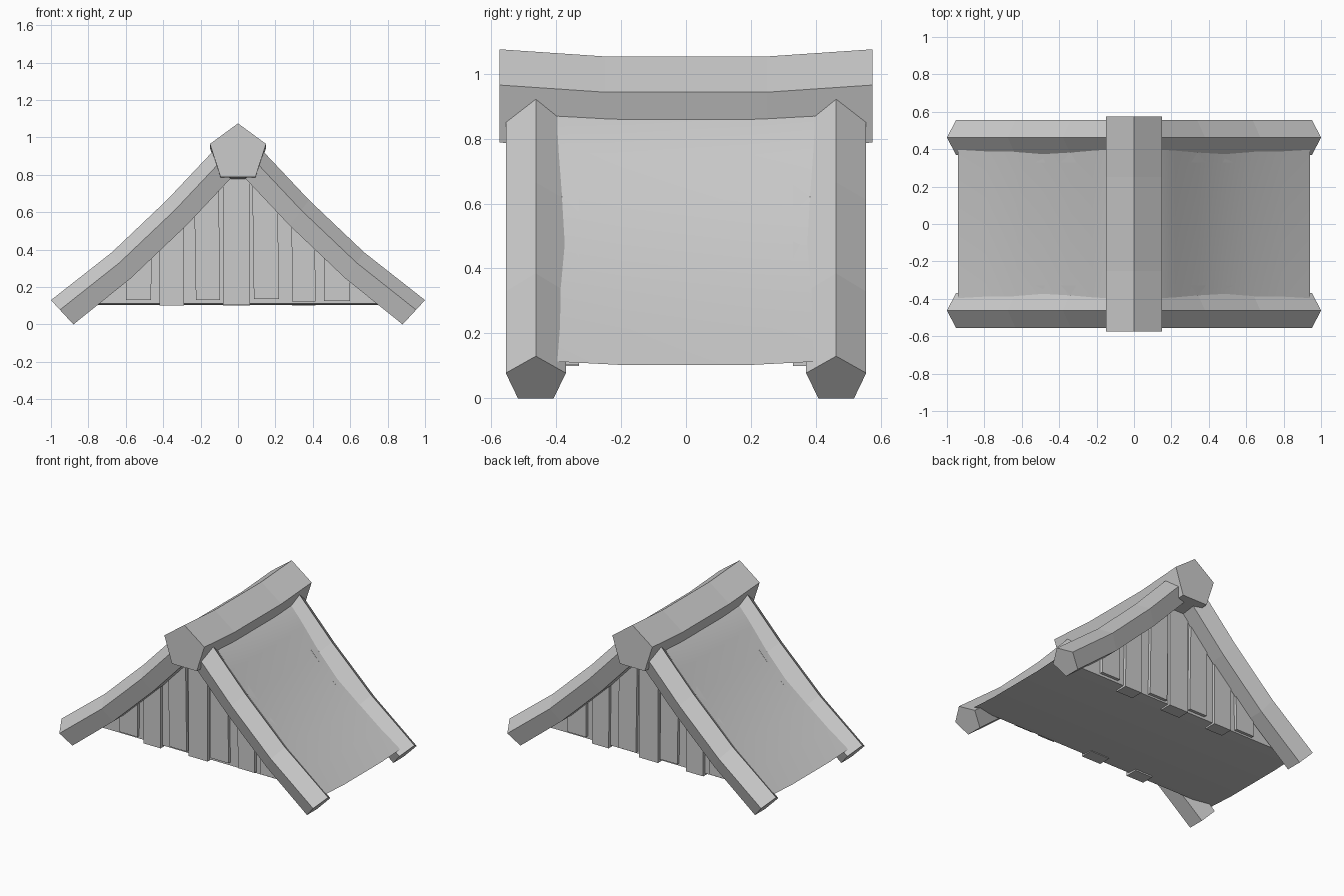
import bpy, bmesh

if "Cube" in bpy.data.objects:
    bpy.data.objects.remove(bpy.data.objects["Cube"])


def loft(name, rings, smooth=False):
    """Skin a list of equal-length closed rings and cap both ends."""
    bm = bmesh.new()
    loops = [[bm.verts.new(p) for p in ring] for ring in rings]
    n = len(loops[0])
    for a, b in zip(loops, loops[1:]):
        for i in range(n):
            j = (i + 1) % n
            bm.faces.new((a[i], a[j], b[j], b[i]))
    bm.faces.new(loops[0])
    bm.faces.new(loops[-1])
    bmesh.ops.recalc_face_normals(bm, faces=bm.faces)
    mesh = bpy.data.meshes.new(name)
    bm.to_mesh(mesh)
    bm.free()
    ob = bpy.data.objects.new(name, mesh)
    bpy.context.collection.objects.link(ob)
    if smooth:
        bpy.ops.object.select_all(action='DESELECT')
        bpy.context.view_layer.objects.active = ob
        ob.select_set(True)
        bpy.ops.object.shade_smooth_by_angle()
    return ob


# Ridge beam: five-sided bar sagging in the middle
ridge = [(0, 1.075), (0.15, 0.965), (0.093, 0.788), (-0.093, 0.788), (-0.15, 0.965)]
loft("ridge_beam", [[(x, y, z + dz) for x, z in ridge]
                    for y, dz in ((-0.575, 0), (-0.25, -0.022), (0.25, -0.022), (0.575, 0))])

# Curved five-sided rafters, one at each corner of the roof
top = [(1.0, 0.13), (0.675, 0.385), (0.38, 0.665), (0.10, 0.962)]
low = [(0.88, 0.0), (0.575, 0.245), (0.275, 0.53), (-0.03, 0.854)]
section = [(0, 0), (0.0925, 0.4), (0.055, 1), (-0.055, 1), (-0.0925, 0.4)]
for sx, side in ((-1, "left"), (1, "right")):
    for sy, end in ((-1, "front"), (1, "back")):
        loft(f"rafter_{end}_{side}",
             [[(sx * (a[0] + (b[0] - a[0]) * t), sy * 0.4625 + dy, a[1] + (b[1] - a[1]) * t)
               for dy, t in section] for a, b in zip(top, low)])

# Solid roof body with curved slopes, sagging along its length
slope = [(0.94, 0.113), (0.79, 0.224), (0.635, 0.345), (0.485, 0.476), (0.34, 0.622),
         (0.22, 0.76), (0.10, 0.895)]
outline = slope + [(0, 0.96)] + [(-x, z) for x, z in reversed(slope)]
loft("roof_body", [[(x, y, z + dz) for x, z in outline]
                   for y, dz in ((-0.395, 0), (-0.2, -0.01), (0.2, -0.01), (0.395, 0))], True)


def roof_height(x):
    x = abs(x)
    for (x0, z0), (x1, z1) in zip(slope, slope[1:]):
        if x1 <= x <= x0:
            return z1 + (z0 - z1) * (x - x1) / (x0 - x1)
    return 0.87


# Gable planks: (left, right, bottom, lean)
planks = [(-0.60, -0.465, 0.13, 0.005), (-0.42, -0.29, 0.10, 0.0), (-0.225, -0.095, 0.13, -0.01),
          (-0.08, 0.063, 0.105, 0.0), (0.085, 0.22, 0.135, -0.01), (0.29, 0.415, 0.122, -0.005),
          (0.46, 0.60, 0.125, 0.0)]
back_bottoms = [0.125, 0.10, 0.13, 0.10, 0.125, 0.10, 0.13]
for sy, end in ((-1, "front"), (1, "back")):
    for i, (l, r, bottom, lean) in enumerate(planks):
        if sy > 0:
            bottom = back_bottoms[i]
        tl, tr = l + lean, r + lean
        shape = [(l, bottom), (r, bottom), (tr, min(0.87, roof_height(tr) - 0.005)),
                 (tl, min(0.87, roof_height(tl) - 0.005))]
        loft(f"{end}_plank_{i + 1}", [[(x, sy * y, z) for x, z in shape] for y in (0.33, 0.415)])
